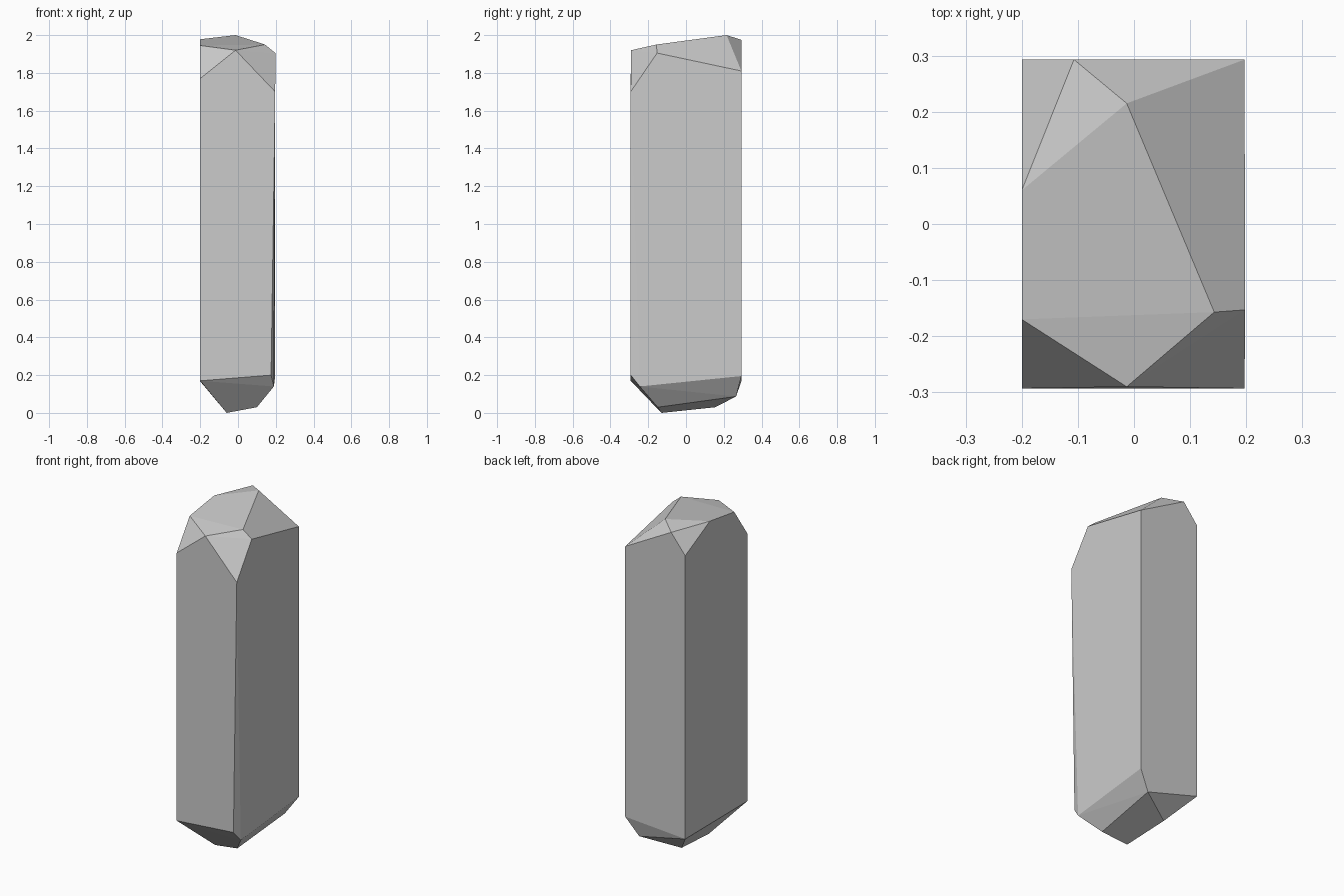
import bpy, bmesh

if "Cube" in bpy.data.objects:
    bpy.data.objects.remove(bpy.data.objects["Cube"])

# Corner points of the chipped crystal shaft; the shape is convex
top_corners = [
    (-0.20, -0.293, 1.77), (0.197, -0.293, 1.70),
    (0.197, 0.293, 1.81), (-0.20, 0.293, 1.86),
]
top_facets = [
    (-0.013, 0.215, 2.00), (-0.107, 0.293, 1.975), (-0.20, 0.06, 1.978),
    (-0.20, -0.17, 1.945), (-0.013, -0.29, 1.92),
    (0.143, -0.157, 1.95), (0.198, -0.153, 1.905),
]
bottom_corners = [
    (-0.20, -0.293, 0.17), (0.175, -0.293, 0.20),
    (0.197, 0.293, 0.195), (-0.20, 0.293, 0.167),
]
bottom_facets = [
    (0.19, -0.245, 0.14), (0.10, -0.15, 0.03), (-0.06, -0.13, 0.0),
    (-0.08, 0.155, 0.03), (0.124, 0.265, 0.087),
]

# Crystal: flat-faced hull around the corners
bm = bmesh.new()
for p in top_corners + top_facets + bottom_corners + bottom_facets:
    bm.verts.new(p)
hull = bmesh.ops.convex_hull(bm, input=bm.verts)
loose = [v for v in bm.verts if not v.link_faces]
bmesh.ops.delete(bm, geom=loose, context='VERTS')
bmesh.ops.dissolve_limit(bm, angle_limit=0.02, verts=bm.verts, edges=bm.edges)
bmesh.ops.recalc_face_normals(bm, faces=bm.faces)

mesh = bpy.data.meshes.new("crystal")
bm.to_mesh(mesh)
bm.free()
crystal = bpy.data.objects.new("crystal", mesh)
bpy.context.collection.objects.link(crystal)
